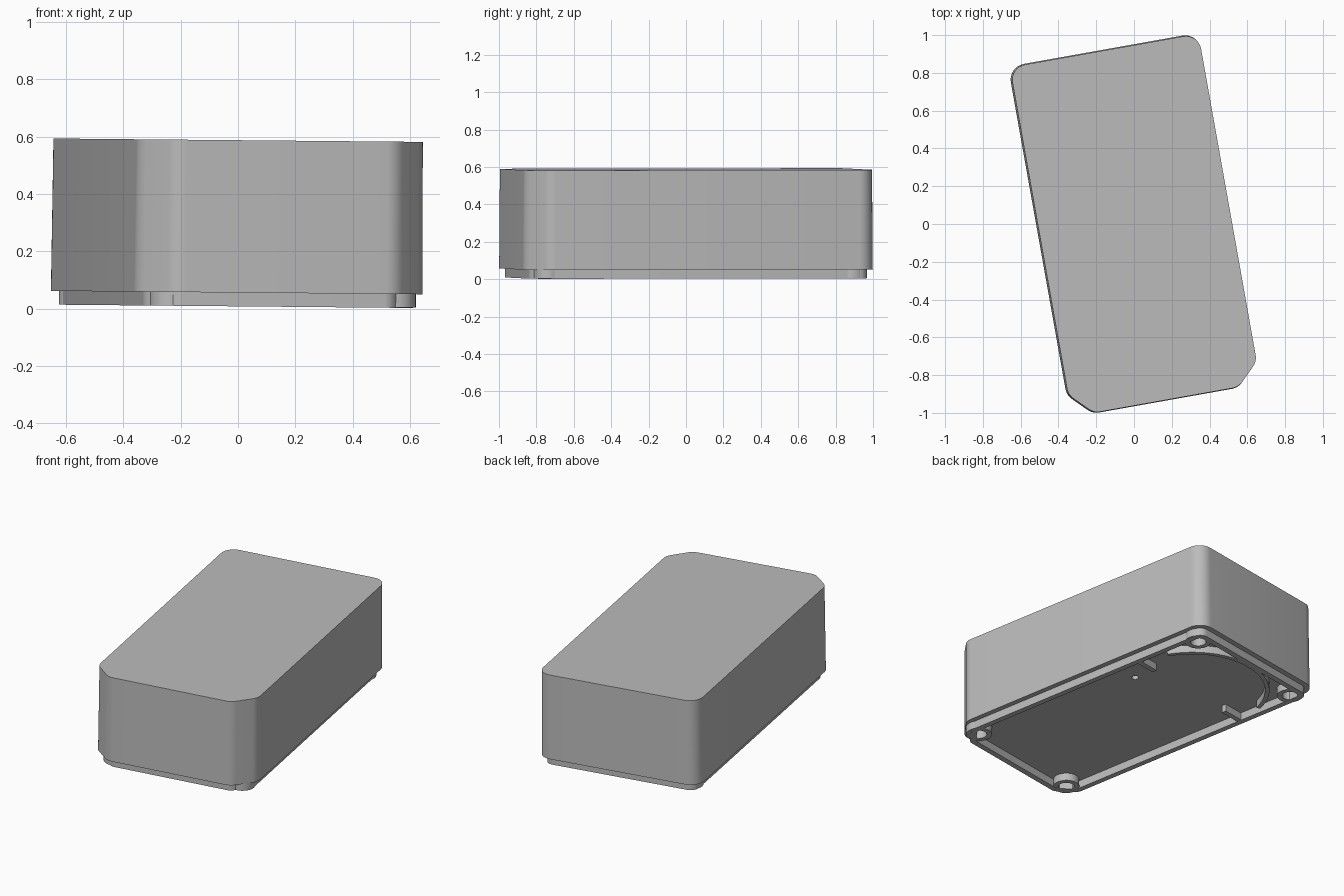
import bpy, bmesh
from math import radians, sin, cos, tan, pi
from mathutils import Matrix, Vector

if "Cube" in bpy.data.objects:
    bpy.data.objects.remove(bpy.data.objects["Cube"], do_unlink=True)

grey = bpy.data.materials.new("plain_grey")
grey.use_nodes = True
colour = (0.5, 0.5, 0.5, 1)
grey.diffuse_color = colour
grey.node_tree.nodes["Principled BSDF"].inputs["Base Color"].default_value = colour

# The whole enclosure sits turned and very slightly tipped
POSE = Matrix.Rotation(radians(0.53), 4, 'Y') @ Matrix.Rotation(radians(10.1), 4, 'Z')
HALF_W, FRONT, BACK, CUT, RADIUS = 0.511, -0.95, 0.937, 0.12, 0.085
RIM, FLOOR, TOP = 0.008, 0.056, 0.588


def outline(inset=0.0, steps=8):
    """Rounded rectangle with two chamfered front corners."""
    w, f, b = HALF_W - inset, FRONT + inset, BACK - inset
    c = CUT - inset * 0.586
    r = max(RADIUS - inset, 0.015)
    corners = [Vector(p) for p in ((-w + c, f), (w - c, f), (w, f + c),
                                   (w, b), (-w, b), (-w, f + c))]
    pts = []
    for i, p in enumerate(corners):
        a = (corners[i - 1] - p).normalized()
        d = (corners[(i + 1) % len(corners)] - p).normalized()
        half = a.angle(d) / 2
        centre = p + (a + d).normalized() * (r / sin(half))
        start = p + a * (r / tan(half)) - centre
        for k in range(steps + 1):
            t = (pi - 2 * half) * k / steps
            pts.append(centre + Matrix.Rotation(t, 2) @ start)
    return pts


def circle(x, y, r, n=32):
    return [(x + r * cos(2 * pi * i / n), y + r * sin(2 * pi * i / n)) for i in range(n)]


def level(points, z):
    return [(p[0], p[1], z) for p in points]


def loft(name, loops, ring=False):
    """Skin a stack of loops, either capped or joined end to start."""
    bm = bmesh.new()
    rows = [[bm.verts.new(p) for p in loop] for loop in loops]
    n = len(rows[0])
    pairs = list(zip(rows, rows[1:])) + ([(rows[-1], rows[0])] if ring else [])
    for lo, hi in pairs:
        for i in range(n):
            j = (i + 1) % n
            bm.faces.new((lo[i], lo[j], hi[j], hi[i]))
    if not ring:
        bm.faces.new(rows[0])
        bm.faces.new(rows[-1])
    bmesh.ops.recalc_face_normals(bm, faces=bm.faces)
    bm.transform(POSE)
    mesh = bpy.data.meshes.new(name)
    bm.to_mesh(mesh)
    bm.free()
    mesh.materials.append(grey)
    ob = bpy.data.objects.new(name, mesh)
    bpy.context.collection.objects.link(ob)
    return ob


def tube(name, outer, inner, low, high):
    return loft(name, [level(outer, low), level(outer, high),
                       level(inner, high), level(inner, low)], ring=True)


def drill(body, x, y, r, depth):
    cutter = loft("drill", [level(circle(x, y, r), -0.1), level(circle(x, y, r), depth)])
    cutter.hide_render = True
    mod = body.modifiers.new("hole", 'BOOLEAN')
    mod.operation, mod.object, mod.solver = 'DIFFERENCE', cutter, 'EXACT'
    bpy.context.view_layer.objects.active = body
    bpy.ops.object.modifier_apply(modifier=mod.name)
    bpy.data.objects.remove(cutter, do_unlink=True)


# Main block, slightly drafted, and the stepped lip beneath it
body = loft("body", [level(outline(), FLOOR), level(outline(0.004), TOP)])
parts = [body, tube("lip", outline(0.032), outline(0.066), RIM, FLOOR + 0.002)]

# Screw bosses with deep holes
bosses = {"back_left": (0.412, 0.826), "back_right": (-0.412, 0.826),
          "front_left": (0.408, -0.822), "front_right": (-0.385, -0.83)}
for place, (x, y) in bosses.items():
    parts.append(tube(place + "_boss", circle(x, y, 0.075), circle(x, y, 0.045),
                      RIM + 0.001, FLOOR + 0.002))
    drill(body, x, y, 0.045, 0.25)

# Small pilot hole in the floor
drill(body, 0.267, 0.232, 0.02, 0.1)

# Curved rib at the back end
sections = []
for k in range(41):
    a = radians(22 + 136 * k / 40)
    sections.append([(r * cos(a), 0.43 + r * sin(a), z) for r, z in
                     ((0.425, RIM + 0.002), (0.45, RIM + 0.002),
                      (0.45, FLOOR + 0.002), (0.425, FLOOR + 0.002))])
parts.append(loft("curved_rib", sections))

# Short ribs on both side walls
for side, name in ((1, "left_rib"), (-1, "right_rib")):
    rect = [(side * 0.46, 0.4), (side * 0.31, 0.4), (side * 0.31, 0.43), (side * 0.46, 0.43)]
    parts.append(loft(name, [level(rect, RIM + 0.003), level(rect, FLOOR + 0.002)]))

# Smooth rounded walls, sharp edges elsewhere
for ob in bpy.context.view_layer.objects:
    ob.select_set(ob in parts)
bpy.context.view_layer.objects.active = body
bpy.ops.object.shade_smooth_by_angle(angle=radians(30))
